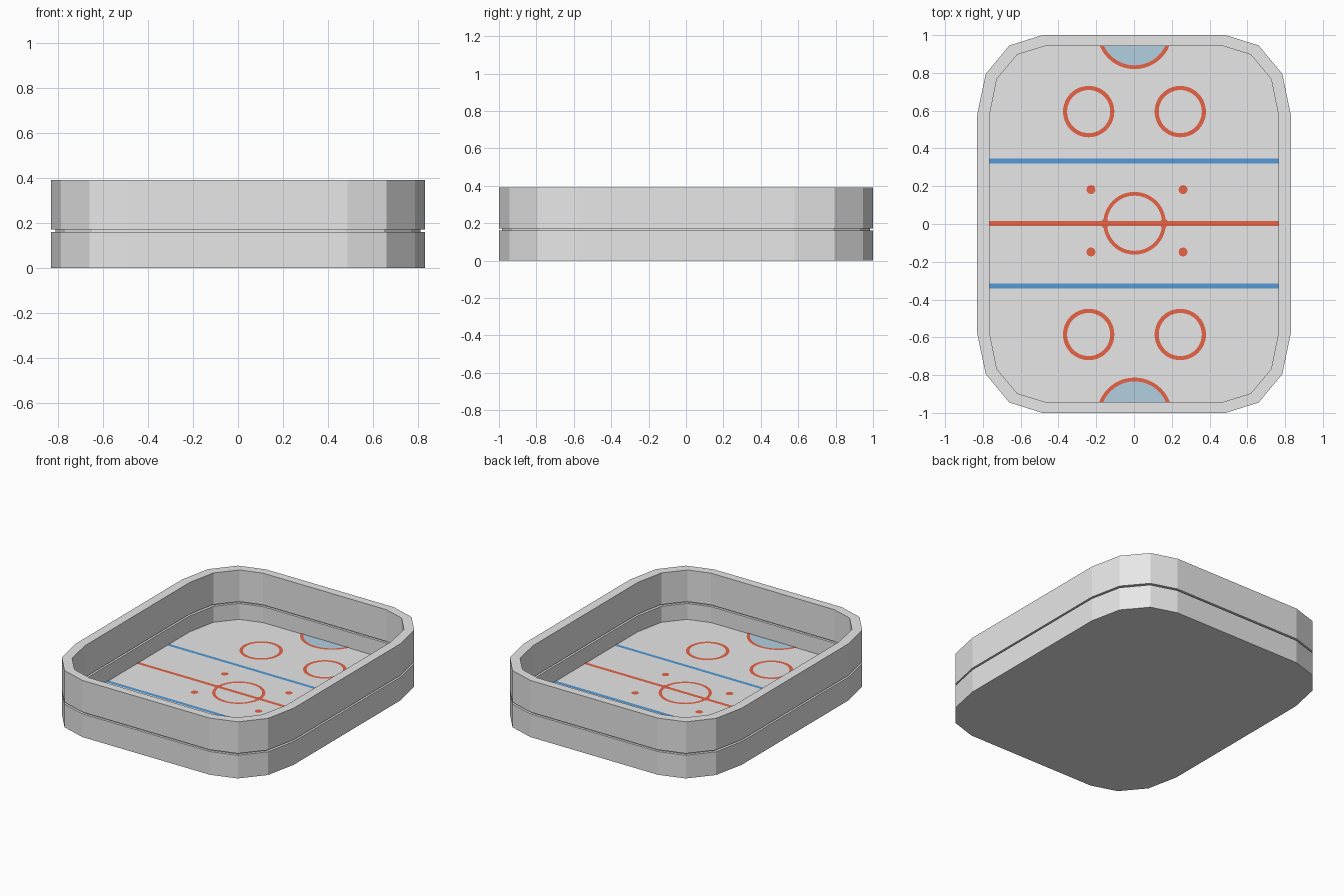
import bpy, bmesh, math

if "Cube" in bpy.data.objects:
    bpy.data.objects.remove(bpy.data.objects["Cube"])


def material(name, r, g, b):
    lin = lambda c: ((c / 255 + 0.055) / 1.055) ** 2.4
    m = bpy.data.materials.new(name)
    m.diffuse_color = (lin(r), lin(g), lin(b), 1)
    m.use_nodes = True
    m.node_tree.nodes["Principled BSDF"].inputs["Base Color"].default_value = m.diffuse_color
    return m


GREY = material("board_grey", 231, 231, 231)
RED = material("marking_red", 232, 99, 70)
BLUE = material("line_blue", 85, 155, 214)
PALE = material("crease_pale_blue", 178, 207, 225)


def finish(name, bm, mat):
    bmesh.ops.recalc_face_normals(bm, faces=bm.faces)
    me = bpy.data.meshes.new(name)
    bm.to_mesh(me)
    bm.free()
    me.materials.append(mat)
    ob = bpy.data.objects.new(name, me)
    bpy.context.collection.objects.link(ob)
    return ob


def mirrored(quarter):
    # full outline from one corner, running counter-clockwise
    q = quarter
    return (q + [(-x, y) for x, y in reversed(q)] + [(-x, -y) for x, y in q]
            + [(x, -y) for x, y in reversed(q)])


OUTER = mirrored([(0.83, 0.58), (0.785, 0.795), (0.66, 0.945), (0.485, 1.0)])
INNER = mirrored([(0.766, 0.57), (0.726, 0.768), (0.618, 0.897), (0.468, 0.943)])


def wall(name, profile, closed):
    # profile points are (blend from outer to inner outline, height)
    bm = bmesh.new()
    loops = [[bm.verts.new((a[0] + (b[0] - a[0]) * t, a[1] + (b[1] - a[1]) * t, z))
              for a, b in zip(OUTER, INNER)] for t, z in profile]
    n = len(OUTER)
    pairs = list(zip(loops, loops[1:]))
    if closed:
        pairs.append((loops[-1], loops[0]))
    else:
        bm.faces.new(loops[0])
        bm.faces.new(loops[-1])
    for a, b in pairs:
        for i in range(n):
            j = (i + 1) % n
            bm.faces.new((a[i], a[j], b[j], b[i]))
    return finish(name, bm, GREY)


# Rink shell: base tray with floor, recessed joint, upper boards
FLOOR = 0.05
wall("base_tray", [(0, 0), (0, 0.16), (1, 0.16), (1, FLOOR)], False)
wall("recessed_joint", [(0.3, 0.155), (0.3, 0.177), (0.7, 0.177), (0.7, 0.155)], True)
wall("upper_boards", [(0, 0.172), (0, 0.39), (1, 0.39), (1, 0.172)], True)


def plate(name, mat, cx, cy, r, inner=0.0, top=0.002, clip=None, sides=48):
    # thin disc or ring on the floor, optionally cut off beyond y = clip
    bm = bmesh.new()
    z = FLOOR + top
    ring = lambda rad: [bm.verts.new((cx + rad * math.cos(2 * math.pi * i / sides),
                                      cy + rad * math.sin(2 * math.pi * i / sides), z))
                        for i in range(sides)]
    a = ring(r)
    if inner:
        b = ring(inner)
        for i in range(sides):
            j = (i + 1) % sides
            bm.faces.new((a[i], a[j], b[j], b[i]))
    else:
        bm.faces.new(a)
    if clip is not None:
        bmesh.ops.bisect_plane(bm, geom=bm.verts[:] + bm.edges[:] + bm.faces[:],
                               plane_co=(0, clip, 0), plane_no=(0, math.copysign(1, clip), 0),
                               clear_outer=True)
    for f in bm.faces:
        if f.normal.z < 0:
            f.normal_flip()
    finish(name, bm, mat)


def stripe(name, mat, y, top=0.002):
    bm = bmesh.new()
    z, h, w = FLOOR + top, 0.013, 0.766
    bm.faces.new([bm.verts.new(p) for p in
                  ((-w, y - h, z), (w, y - h, z), (w, y + h, z), (-w, y + h, z))])
    finish(name, bm, mat)


# Lines across the ice
stripe("centre_line", RED, 0.003)
stripe("back_blue_line", BLUE, 0.333)
stripe("front_blue_line", BLUE, -0.328)

# Centre circle and the small dots where it meets the line
plate("centre_circle", RED, 0.003, 0.004, 0.166, 0.146, top=0.0025)
for x in (-0.153, 0.158):
    plate("centre_circle_dot", RED, x, 0.003, 0.024, top=0.003, sides=12)

# Face-off circles and neutral dots
for x in (-0.24, 0.245):
    for y in (0.595, -0.585):
        plate("faceoff_circle", RED, x, y, 0.136, 0.114)
for x in (-0.228, 0.26):
    for y in (0.182, -0.148):
        plate("neutral_dot", RED, x, y, 0.024, sides=12)

# Goal creases cut off at the end boards
for yc, end in ((1.02, 0.943), (-1.013, -0.943)):
    plate("goal_crease", PALE, 0.003, yc, 0.19, clip=end)
    plate("goal_crease_edge", RED, 0.003, yc, 0.2, 0.18, top=0.003, clip=end)
